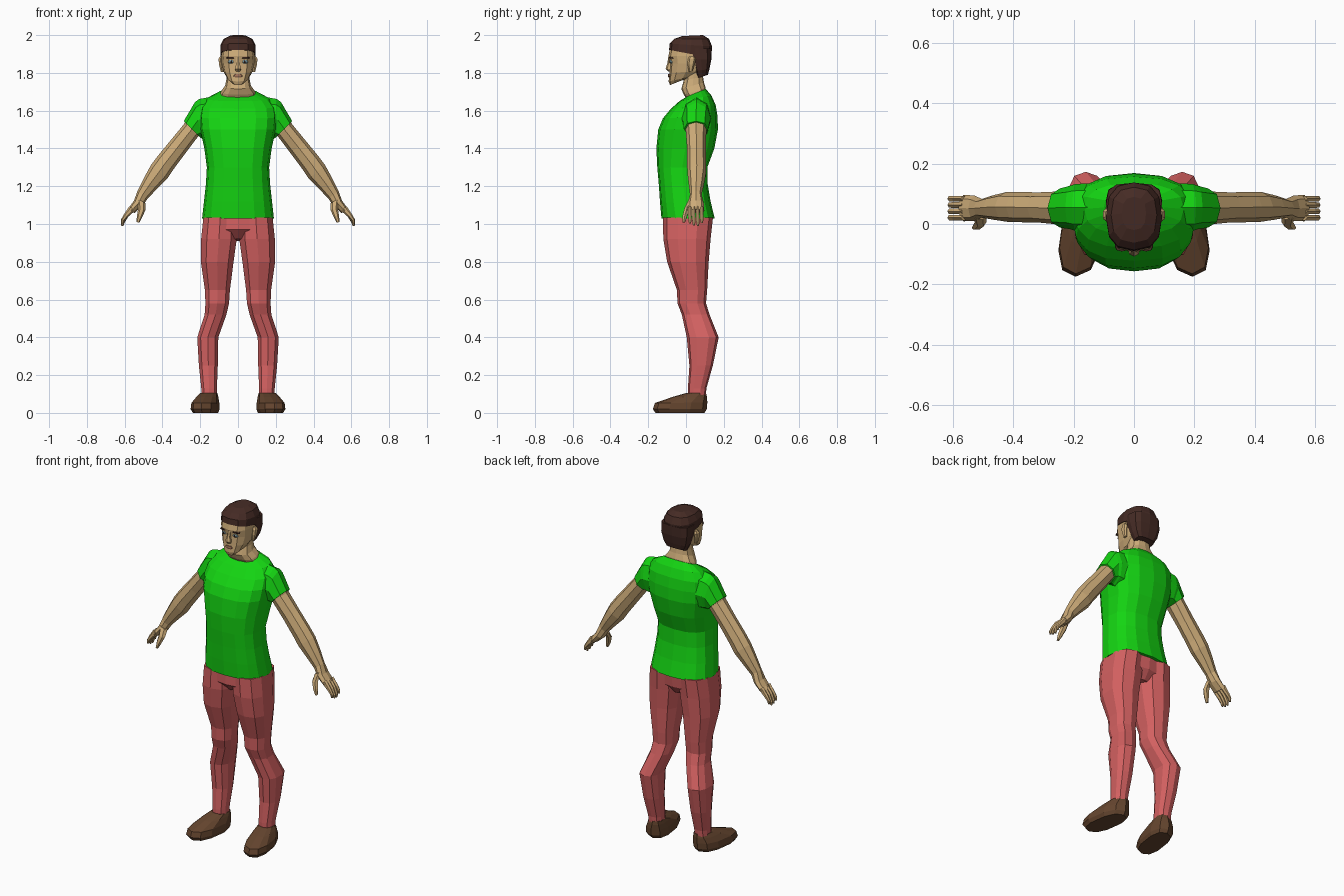
import bpy, bmesh
from math import sin, cos, pi, copysign
from mathutils import Vector


def material(name, r, g, b):
    m = bpy.data.materials.new(name)
    m.diffuse_color = (r, g, b, 1)
    return m


SKIN = material("skin", 0.61, 0.41, 0.19)
GREEN = material("shirt_green", 0.007, 0.66, 0.006)
RED = material("trouser_red", 0.66, 0.12, 0.12)
BROWN = material("shoe_brown", 0.13, 0.06, 0.028)
HAIR = material("hair_brown", 0.06, 0.024, 0.018)
EYE = material("eye_blue", 0.35, 0.6, 0.68)
LIP = material("lip", 0.36, 0.17, 0.1)


def loft(name, rings, mat, mirror=False):
    """Skin a stack of equal-sized point rings and cap both ends."""
    bm = bmesh.new()
    rows = [[bm.verts.new(p) for p in ring] for ring in rings]
    n = len(rows[0])
    for a, b in zip(rows, rows[1:]):
        for i in range(n):
            j = (i + 1) % n
            bm.faces.new((a[i], a[j], b[j], b[i]))
    bm.faces.new(rows[0][::-1])
    bm.faces.new(rows[-1])
    bmesh.ops.recalc_face_normals(bm, faces=bm.faces)
    me = bpy.data.meshes.new(name)
    bm.to_mesh(me)
    bm.free()
    me.materials.append(mat)
    ob = bpy.data.objects.new(name, me)
    bpy.context.collection.objects.link(ob)
    if mirror:
        mod = ob.modifiers.new("mirror", 'MIRROR')
        mod.use_mirror_merge = False
    return ob


def power(v, p):
    return copysign(abs(v) ** p, v)


def ring(zf, zb, cx, w, yf, yb, n=12, p=0.8, skew=0.0):
    """Level ring; zf/zb are the heights at its front and back."""
    yc, h, pts = (yf + yb) / 2, (yb - yf) / 2, []
    for i in range(n):
        t = 2 * pi * i / n - pi / 2
        s = power(sin(t), p)
        x = cx + w * power(cos(t), p) - skew * s * h
        pts.append(Vector((x, yc + h * s, zf + (zb - zf) * (s + 1) / 2)))
    return pts


def limb_ring(ox, oz, ix, iz, yc, ry, n=8):
    """Ring across a limb between its outer and inner outline points."""
    o, i = Vector((ox, yc, oz)), Vector((ix, yc, iz))
    mid, half = (o + i) / 2, (o - i) / 2
    return [mid + half * cos(2 * pi * k / n) + Vector((0, ry * sin(2 * pi * k / n), 0))
            for k in range(n)]


def body(name, rows, mat, mirror=False, **kw):
    return loft(name, [ring(*r, **kw) for r in rows], mat, mirror)


def limb(name, rows, mat, n=8):
    return loft(name, [limb_ring(*r, n=n) for r in rows], mat, True)


# Shirt body and sleeves
body("shirt", [
    (1.03, 1.03, 0, .190, -.130, .152),
    (1.12, 1.12, 0, .180, -.138, .130),
    (1.21, 1.21, 0, .170, -.144, .115),
    (1.30, 1.30, 0, .165, -.152, .113),
    (1.40, 1.40, 0, .178, -.157, .150),
    (1.50, 1.50, 0, .200, -.147, .169),
    (1.56, 1.57, 0, .205, -.122, .167),
    (1.61, 1.63, 0, .198, -.080, .157),
    (1.65, 1.68, 0, .165, -.035, .135),
    (1.675, 1.715, 0, .100, .005, .105)], GREEN, n=16)
limb("sleeve", [
    (.13, 1.675, .13, 1.44, .055, .080),
    (.205, 1.662, .185, 1.45, .055, .078),
    (.228, 1.645, .195, 1.455, .055, .072),
    (.287, 1.545, .205, 1.462, .053, .065)], GREEN)

# Trousers: pelvis bridge and legs
body("trouser_seat", [
    (.92, .91, 0, .05, -.07, .09),
    (.97, .96, 0, .188, -.118, .128),
    (1.05, 1.05, 0, .184, -.118, .138)], RED)
body("trouser_leg", [
    (.09, .09, .153, .042, .010, .105),
    (.13, .13, .153, .043, .010, .108),
    (.25, .25, .157, .052, .018, .142),
    (.40, .40, .160, .058, .004, .173),
    (.52, .52, .119, .060, -.022, .125),
    (.58, .58, .110, .065, -.045, .106),
    (.65, .65, .109, .069, -.048, .112),
    (.80, .80, .110, .090, -.100, .120),
    (.92, .92, .101, .098, -.120, .130),
    (1.035, 1.035, .094, .093, -.122, .143)], RED, True, n=10)

# Shoes
body("shoe", [
    (0, 0, .172, .062, -.162, .098),
    (.02, .02, .174, .072, -.175, .110),
    (.052, .055, .173, .069, -.165, .113),
    (.085, .085, .162, .055, -.070, .111),
    (.105, .105, .154, .044, 0, .106)], BROWN, True, n=10, skew=.14)

# Arms
limb("arm", [
    (.26, 1.59, .18, 1.52, .055, .055),
    (.285, 1.53, .21, 1.465, .053, .055),
    (.355, 1.445, .278, 1.375, .055, .050),
    (.425, 1.36, .345, 1.285, .056, .050),
    (.462, 1.31, .375, 1.24, .057, .050),
    (.500, 1.24, .430, 1.185, .055, .041),
    (.532, 1.175, .478, 1.135, .052, .031),
    (.550, 1.125, .505, 1.095, .052, .042),
    (.582, 1.080, .548, 1.058, .053, .044)], SKIN)

# Fingers and thumb
for k, drop in enumerate((.012, .002, 0, .014)):
    y = .021 + .021 * k
    limb("finger_%d" % (k + 1), [
        (.575, 1.095, .545, 1.07, y, .011),
        (.605, 1.050, .580, 1.04, y, .011),
        (.619, 1.010 + drop, .600, 1.008 + drop, y, .010),
        (.618, .990 + drop, .606, .990 + drop, y, .006)], SKIN, n=6)
limb("thumb", [
    (.535, 1.135, .490, 1.11, .030, .018),
    (.528, 1.085, .490, 1.075, .006, .017),
    (.535, 1.045, .505, 1.04, -.006, .014),
    (.538, 1.010, .522, 1.008, -.012, .008)], SKIN, n=6)

# Neck and head
body("neck", [
    (1.66, 1.70, 0, .100, .005, .105),
    (1.685, 1.72, 0, .090, -.012, .104),
    (1.715, 1.75, 0, .068, -.025, .095),
    (1.76, 1.78, 0, .061, -.012, .090),
    (1.81, 1.82, 0, .060, -.010, .085)], SKIN)
body("head", [
    (1.735, 1.765, 0, .030, -.085, -.01),
    (1.755, 1.785, 0, .056, -.092, .055),
    (1.80, 1.81, 0, .076, -.088, .085),
    (1.85, 1.85, 0, .086, -.085, .110),
    (1.89, 1.89, 0, .089, -.093, .120),
    (1.94, 1.94, 0, .086, -.082, .120),
    (1.97, 1.97, 0, .060, -.050, .095)], SKIN)
body("ear", [
    (1.805, 1.81, .084, .008, .015, .035),
    (1.845, 1.845, .091, .011, .008, .045),
    (1.875, 1.872, .092, .012, .010, .052),
    (1.888, 1.885, .089, .007, .020, .045)], SKIN, True, n=6)

# Hair cap and back of hair
body("hair_top", [
    (1.922, 1.88, 0, .093, -.090, .132),
    (1.955, 1.94, 0, .093, -.086, .138),
    (1.980, 1.98, 0, .076, -.062, .122),
    (1.995, 2.00, 0, .040, -.020, .090)], HAIR)
body("hair_back", [
    (1.77, 1.79, 0, .060, .055, .116),
    (1.81, 1.82, 0, .080, .045, .124),
    (1.87, 1.87, 0, .093, .025, .134),
    (1.93, 1.93, 0, .093, -.005, .137)], HAIR, p=.65)

# Face details
body("nose", [
    (1.808, 1.81, 0, .013, -.094, -.07),
    (1.822, 1.82, 0, .018, -.108, -.07),
    (1.850, 1.85, 0, .011, -.099, -.07),
    (1.885, 1.885, 0, .011, -.094, -.07)], SKIN, n=6)
body("eye", [
    (1.850, 1.85, .037, .010, -.080, -.06),
    (1.858, 1.858, .037, .017, -.086, -.06),
    (1.867, 1.867, .037, .011, -.085, -.06)], EYE, True, n=8)
body("pupil", [
    (1.852, 1.852, .036, .005, -.088, -.07),
    (1.865, 1.865, .036, .005, -.088, -.07)], HAIR, True, n=6)
body("eyebrow", [
    (1.878, 1.874, .040, .024, -.091, -.055),
    (1.885, 1.881, .040, .022, -.091, -.055)], HAIR, True, n=8)
body("lips", [
    (1.775, 1.775, 0, .018, -.093, -.06),
    (1.783, 1.783, 0, .028, -.095, -.06),
    (1.793, 1.793, 0, .018, -.094, -.06)], LIP, n=8)
